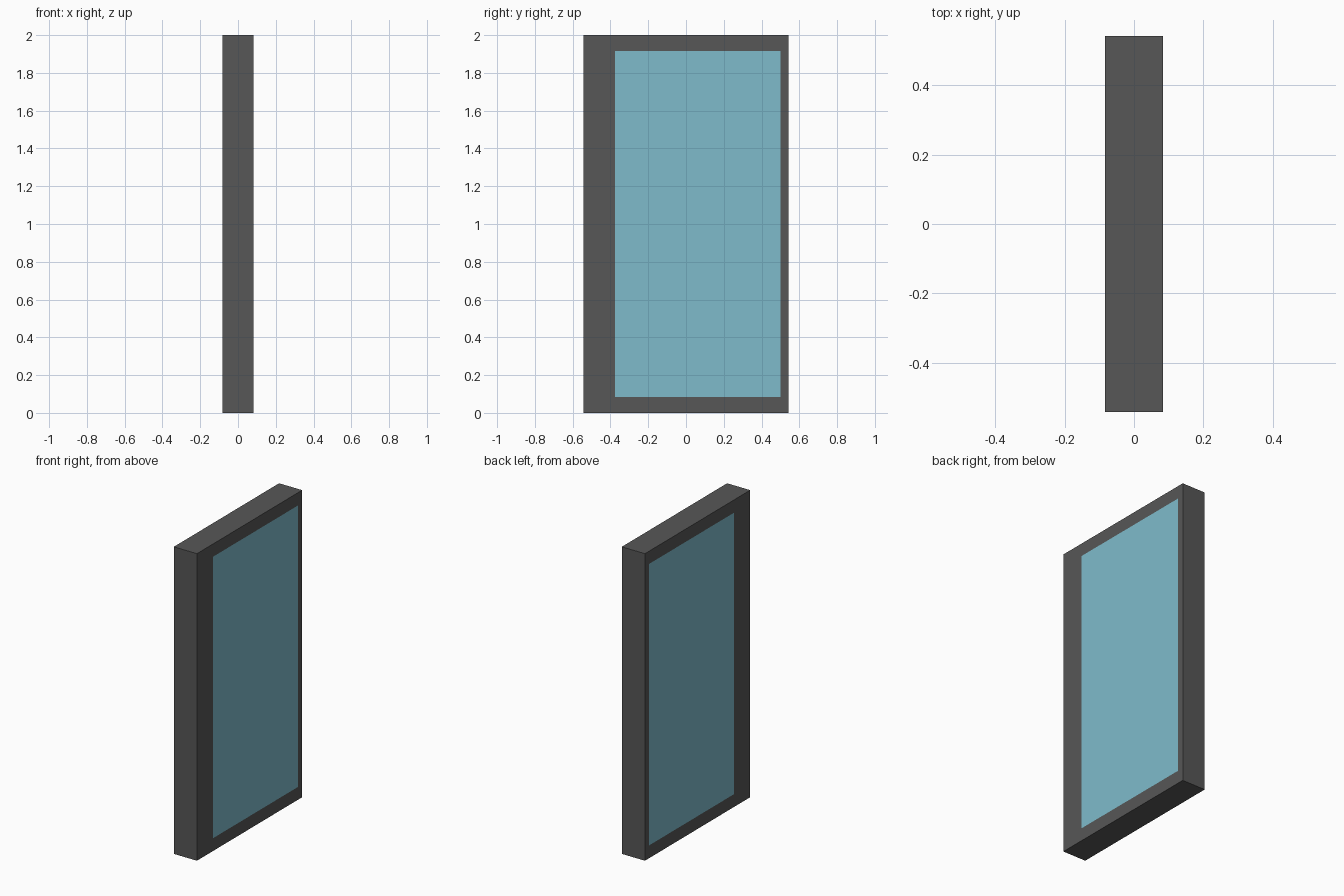
import bpy, bmesh

if "Cube" in bpy.data.objects:
    bpy.data.objects.remove(bpy.data.objects["Cube"])

U = 1 / 12            # model grid unit
X = U                 # half thickness
OUTER = (-6.5 * U, 6.5 * U, 0.0, 2.0)             # y0, y1, z0, z1
INNER = (-4.5 * U, 6.0 * U, U, 2.0 - U)


def material(name, color):
    m = bpy.data.materials.new(name)
    m.diffuse_color = color
    m.use_nodes = True
    m.node_tree.nodes["Principled BSDF"].inputs["Base Color"].default_value = m.diffuse_color
    return m


def loop(bm, rect, x):
    y0, y1, z0, z1 = rect
    return [bm.verts.new((x, y, z)) for y, z in ((y0, z0), (y1, z0), (y1, z1), (y0, z1))]


def bridge(bm, a, b):
    for i in range(4):
        j = (i + 1) % 4
        bm.faces.new((a[i], a[j], b[j], b[i]))


def finish(bm, name, mat):
    bmesh.ops.recalc_face_normals(bm, faces=bm.faces)
    mesh = bpy.data.meshes.new(name)
    bm.to_mesh(mesh)
    bm.free()
    mesh.materials.append(mat)
    obj = bpy.data.objects.new(name, mesh)
    bpy.context.collection.objects.link(obj)


# Door frame: rectangular ring, wider on the -y side
bm = bmesh.new()
loops = [loop(bm, OUTER, -X), loop(bm, OUTER, X), loop(bm, INNER, X), loop(bm, INNER, -X)]
for i in range(4):
    bridge(bm, loops[i], loops[(i + 1) % 4])
finish(bm, "door_frame", material("dark_grey", (0.095, 0.095, 0.095, 1)))

# Glass pane: fills the opening, flush with both faces
bm = bmesh.new()
back, front = loop(bm, INNER, -X), loop(bm, INNER, X)
bridge(bm, back, front)
bm.faces.new(back)
bm.faces.new(front)
finish(bm, "glass_pane", material("pale_blue_glass", (0.21, 0.50, 0.60, 1)))
